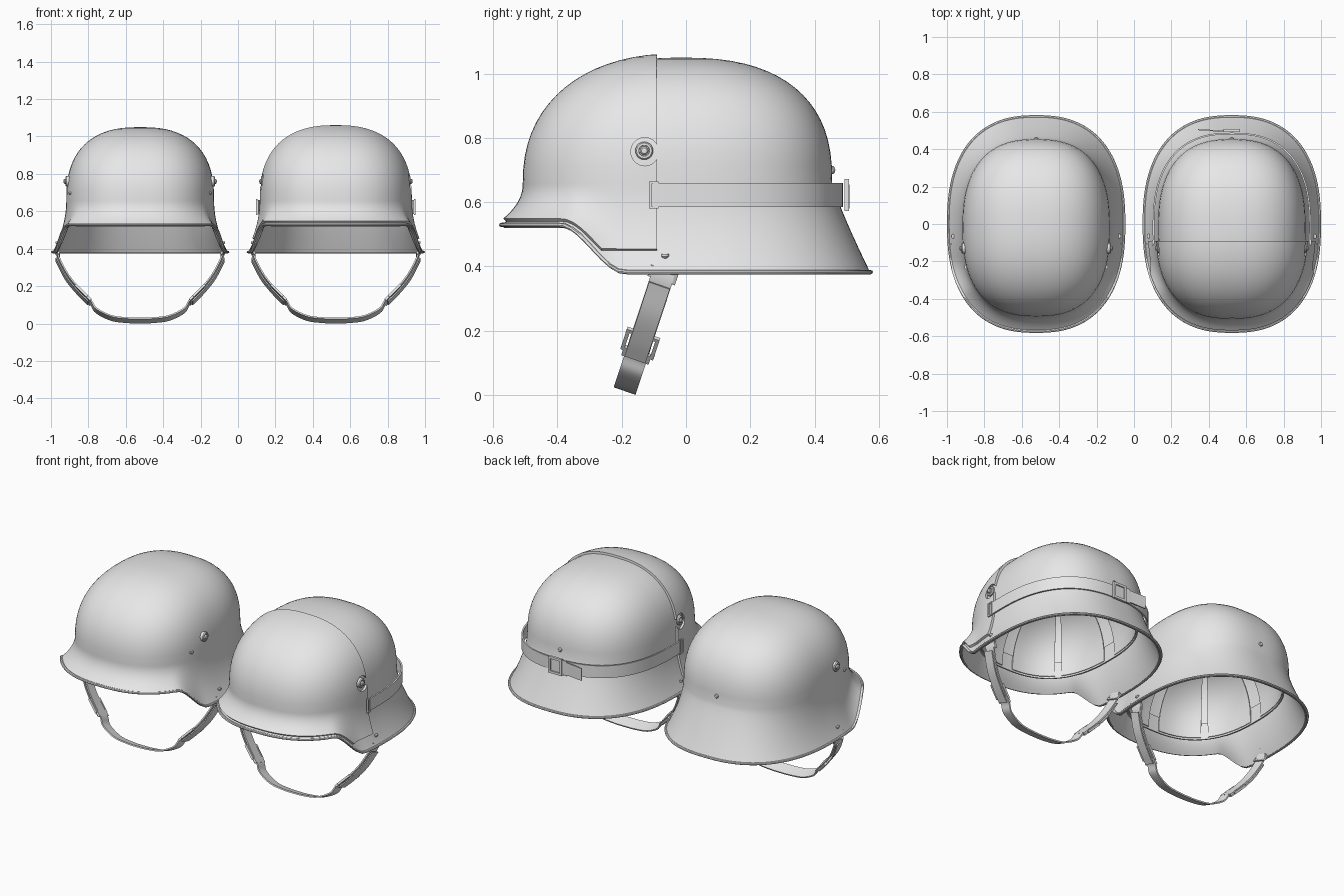
import bpy, bmesh, math
from mathutils import Vector, Matrix
from mathutils.bvhtree import BVHTree

cube = bpy.data.objects.get("Cube")
if cube:
    bpy.data.objects.remove(cube, do_unlink=True)

GREY = bpy.data.materials.new("light_grey")
GREY.use_nodes = True
GREY.diffuse_color = (0.8, 0.8, 0.8, 1)
GREY.node_tree.nodes["Principled BSDF"].inputs["Base Color"].default_value = (0.8, 0.8, 0.8, 1)


def finish(name, bm, cx, thick=0.0, offset=-1, cutter=None):
    """Turn a bmesh into a shaded object, with optional thickness and cut."""
    bmesh.ops.remove_doubles(bm, verts=bm.verts, dist=1e-5)
    bmesh.ops.recalc_face_normals(bm, faces=bm.faces)
    me = bpy.data.meshes.new(name)
    bm.to_mesh(me)
    bm.free()
    me.materials.append(GREY)
    ob = bpy.data.objects.new(name, me)
    ob.location.x = cx
    bpy.context.collection.objects.link(ob)
    bpy.ops.object.select_all(action='DESELECT')
    ob.select_set(True)
    bpy.context.view_layer.objects.active = ob
    if thick:
        m = ob.modifiers.new("thickness", 'SOLIDIFY')
        m.thickness, m.offset = thick, offset
        bpy.ops.object.modifier_apply(modifier=m.name)
    if cutter:
        m = ob.modifiers.new("cut", 'BOOLEAN')
        m.operation, m.object, m.solver = 'DIFFERENCE', cutter, 'EXACT'
        bpy.ops.object.modifier_apply(modifier=m.name)
        bpy.data.objects.remove(cutter, do_unlink=True)
        ob.select_set(True)
    bpy.ops.object.shade_smooth_by_angle(angle=math.radians(35))
    return ob


def grid(rows, wrap_rows=False, wrap_cols=False):
    """Quad surface through rows of points."""
    bm = bmesh.new()
    vs = [[bm.verts.new(p) for p in r] for r in rows]
    n, m = len(vs), len(vs[0])
    for i in range(n if wrap_rows else n - 1):
        for j in range(m if wrap_cols else m - 1):
            a, b = (i + 1) % n, (j + 1) % m
            bm.faces.new((vs[i][j], vs[i][b], vs[a][b], vs[a][j]))
    return bm


def spline(pts, steps=6):
    """Catmull-Rom curve through points."""
    p = [Vector(q) for q in pts]
    p = [p[0] * 2 - p[1]] + p + [p[-1] * 2 - p[-2]]
    out = []
    for i in range(1, len(p) - 2):
        a, b, c, d = p[i - 1:i + 3]
        for k in range(steps):
            t = k / steps
            out.append(0.5 * (2 * b + (c - a) * t + (2 * a - 5 * b + 4 * c - d) * t * t
                              + (3 * b - a - 3 * c + d) * t ** 3))
    return out + [p[-2]]


def spow(v, e):
    return math.copysign(abs(v) ** e, v)


def oval(th, hw, hl, n, cy=0.0):
    return Vector((hw * spow(math.cos(th), 2 / n), cy + hl * spow(math.sin(th), 2 / n), 0))


def belt(th, k=1.0):
    return oval(th, 0.395 * k, 0.475 * k, 2.5, -0.02)


def surface(th, v):
    """Helmet skin: v 0..1 crown to belt, 1..2 belt to flared rim."""
    s = math.sin(th)
    if v <= 1:
        n = 2.5 - 0.25 * max(0, -s)
        a = v * math.pi / 2
        p = belt(th, math.sin(a) ** (2 / n) if v > 0 else 0)
        p.z = 0.66 + 0.39 * max(0, math.cos(a)) ** (2 / n)
        return p
    t = v - 1
    rim = oval(th, 0.468, 0.573, 2.45)
    k = min(1, max(0, (-0.19 - rim.y) / 0.2))
    rim_z = 0.382 + 0.147 * k * k * (3 - 2 * k)
    power = 2.0 + (0.2 if s < 0 else -0.85) * abs(s) ** 1.5
    p = belt(th).lerp(rim, t ** power)
    p.z = 0.66 + (rim_z - 0.66) * t
    return p


SEG = 128
ANGLES = [2 * math.pi * i / SEG for i in range(SEG)]


def skin(vmax):
    vs = [i / 18 for i in range(19)] + [1 + (vmax - 1) * i / 12 for i in range(1, 13)]
    return grid([[surface(a, v) for a in ANGLES] for v in vs], wrap_cols=True)


def lathe(name, cx, pos, axis, profile, sides=20):
    """Turned fitting; profile is (radius, height) along the axis."""
    rot = Vector((0, 0, 1)).rotation_difference(axis).to_matrix()
    rows = [[pos + rot @ Vector((r * math.cos(2 * math.pi * i / sides),
                                 r * math.sin(2 * math.pi * i / sides), h))
             for i in range(sides)] for r, h in profile]
    return finish(name, grid(rows, wrap_cols=True), cx)


def frame(name, cx, c, u, v, w, h, bar=0.012):
    """Rectangular buckle frame in the plane of u and v."""
    n = u.cross(v).normalized() * bar / 2
    rows = []
    for a, b in ((1, 1), (-1, 1), (-1, -1), (1, -1)):
        o = c + u * a * w / 2 + v * b * h / 2
        i = c + u * a * (w / 2 - bar) + v * b * (h / 2 - bar)
        rows.append([o + n, o - n, i - n, i + n])
    finish(name, grid(rows, True, True), cx)


def ribbon(name, cx, path, wide, thick):
    rows = [[p - wide / 2, p + wide / 2] for p in path]
    finish(name, grid(rows), cx, thick, 0)


def helmet(cx, tag, covered):
    # shell with rolled rim
    bm = skin(2)
    tree = BVHTree.FromBMesh(bm)
    finish(tag + "shell", bm, cx, 0.012)
    rows = []
    for a in ANGLES:
        p = surface(a, 2)
        out = Vector((p.x, p.y, 0)).normalized()
        rows.append([p + out * 0.009 * math.cos(q * math.pi / 4)
                     + Vector((0, 0, 0.007 * math.sin(q * math.pi / 4))) for q in range(8)])
    finish(tag + "rolled_rim", grid(rows, True, True), cx)

    # liner band and leather tongues
    rows = []
    for z in (0.56, 0.61, 0.66):
        rows.append([belt(a, 0.945) + Vector((0, 0, z)) for a in ANGLES])
    finish(tag + "liner_band", grid(rows, wrap_cols=True), cx, 0.008)
    for k in range(8):
        rows = []
        for i in range(11):
            v = 1 - 0.85 * i / 10
            row = []
            for j in range(9):
                a = (k + 0.5) * math.pi / 4 + (j / 8 - 0.5) * math.pi / 4 * 0.86
                p = surface(a, v) * 0.93
                p.z = 0.57 + (surface(a, v).z - 0.66) * 0.92
                row.append(p)
            rows.append(row)
        finish(tag + "liner_tongue", grid(rows), cx, 0.006)

    # rivets and vent bolts
    rivet = [(0, -0.004), (0.012, -0.004), (0.012, 0.004), (0.008, 0.009), (0, 0.011)]
    bolt = [(0, -0.012), (0.028, -0.012), (0.028, 0.01), (0.024, 0.015), (0.017, 0.015),
            (0.016, 0.009), (0.013, 0.009), (0.013, 0.02), (0.009, 0.024), (0, 0.025)]
    for s in (1, -1):
        for y, z, prof, name in ((-0.065, 0.435, rivet, "strap_rivet"),
                                 (-0.23, 0.7, rivet, "liner_rivet"),
                                 (-0.13, 0.76, bolt, "vent_bolt")):
            if covered and name == "liner_rivet":
                continue
            pos, nor, _, _ = tree.ray_cast(Vector((s, y, z)), Vector((-s, 0, 0)))
            axis = Vector((s, 0, 0)) if prof is bolt else nor * (1 if nor.x * s > 0 else -1)
            lathe(tag + name, cx, pos, axis, prof)
    pos = tree.ray_cast(Vector((0, 1, 0.7)), Vector((0, -1, 0)))[0]
    lathe(tag + "back_rivet", cx, pos, Vector((0, 1, 0)), rivet)

    # chin strap, hanging in a tilted plane
    half = [(0.445, 0.40), (0.435, 0.345), (0.385, 0.25), (0.32, 0.17), (0.265, 0.115),
            (0.235, 0.07), (0.155, 0.03), (0.07, 0.018)]
    place = lambda x, z: Vector((x, -0.19 + 0.33 * (z - 0.015), z))
    wide = Vector((0, 0.94, -0.33)) * 0.072
    path = [place(x, z) for x, z in half + [(0, 0.016)]] + [place(-x, z) for x, z in half[::-1]]
    ribbon(tag + "chin_strap", cx, spline(path), wide, 0.008)
    for s in (1, -1):
        tail = [place(s * (x + 0.014), z - 0.004) for x, z in half[1:5]]
        ribbon(tag + "strap_tail", cx, spline(tail), wide * 0.95, 0.006)
        along = (tail[2] - tail[3]).normalized()
        frame(tag + "strap_buckle", cx, place(s * 0.315, 0.16), wide.normalized(), along, 0.108, 0.09)
        frame(tag + "strap_slide", cx, place(s * 0.277, 0.125), wide.normalized(), along, 0.09, 0.035)
        top = (tail[0] - tail[1]).normalized()
        frame(tag + "strap_ring", cx, place(s * 0.442, 0.375), wide.normalized(), top, 0.09, 0.04, 0.01)

    if not covered:
        return
    # front cover, open around the vent bolts
    bm = skin(1.92)
    for co, no in (((0, -0.09, 0), (0, 1, 0)), ((0, 0, 0.45), (0, 0, -1))):
        bmesh.ops.bisect_plane(bm, geom=bm.verts[:] + bm.edges[:] + bm.faces[:],
                               plane_co=co, plane_no=no, clear_outer=True)
    cutter = lathe("cutter", cx, Vector((-0.6, -0.128, 0.757)), Vector((1, 0, 0)),
                   [(0, 0), (0.044, 0), (0.044, 1.2), (0, 1.2)])
    cutter.hide_render = True
    finish(tag + "front_cover", bm, cx, 0.013, 1, cutter)

    # retaining band around the back, with buckle, tail and side loops
    up = Vector((0, 0, 0.074))
    lift = Vector((0, 0, 0.622))
    ring = [belt(-0.3 + (math.pi + 0.6) * i / 80, 1.06) + lift for i in range(81)]
    ring = [p for p in ring if p.y > -0.118]
    ribbon(tag + "retaining_band", cx, ring, up, 0.009)
    tail = spline([(0.03, 0.496, 0.622), (-0.06, 0.497, 0.622), (-0.18, 0.505, 0.618)])
    ribbon(tag + "band_tail", cx, tail, up, 0.007)
    X, Y, Z = Vector((1, 0, 0)), Vector((0, 1, 0)), Vector((0, 0, 1))
    frame(tag + "band_buckle", cx, Vector((0, 0.5, 0.622)), X, Z, 0.09, 0.1, 0.014)
    frame(tag + "band_keeper", cx, Vector((-0.06, 0.497, 0.622)), X, Z, 0.028, 0.09, 0.008)
    for s in (1, -1):
        frame(tag + "band_loop", cx, Vector((s * 0.422, -0.1, 0.622)), Y, Z, 0.03, 0.085, 0.008)


helmet(-0.523, "plain_", False)
helmet(0.523, "covered_", True)
